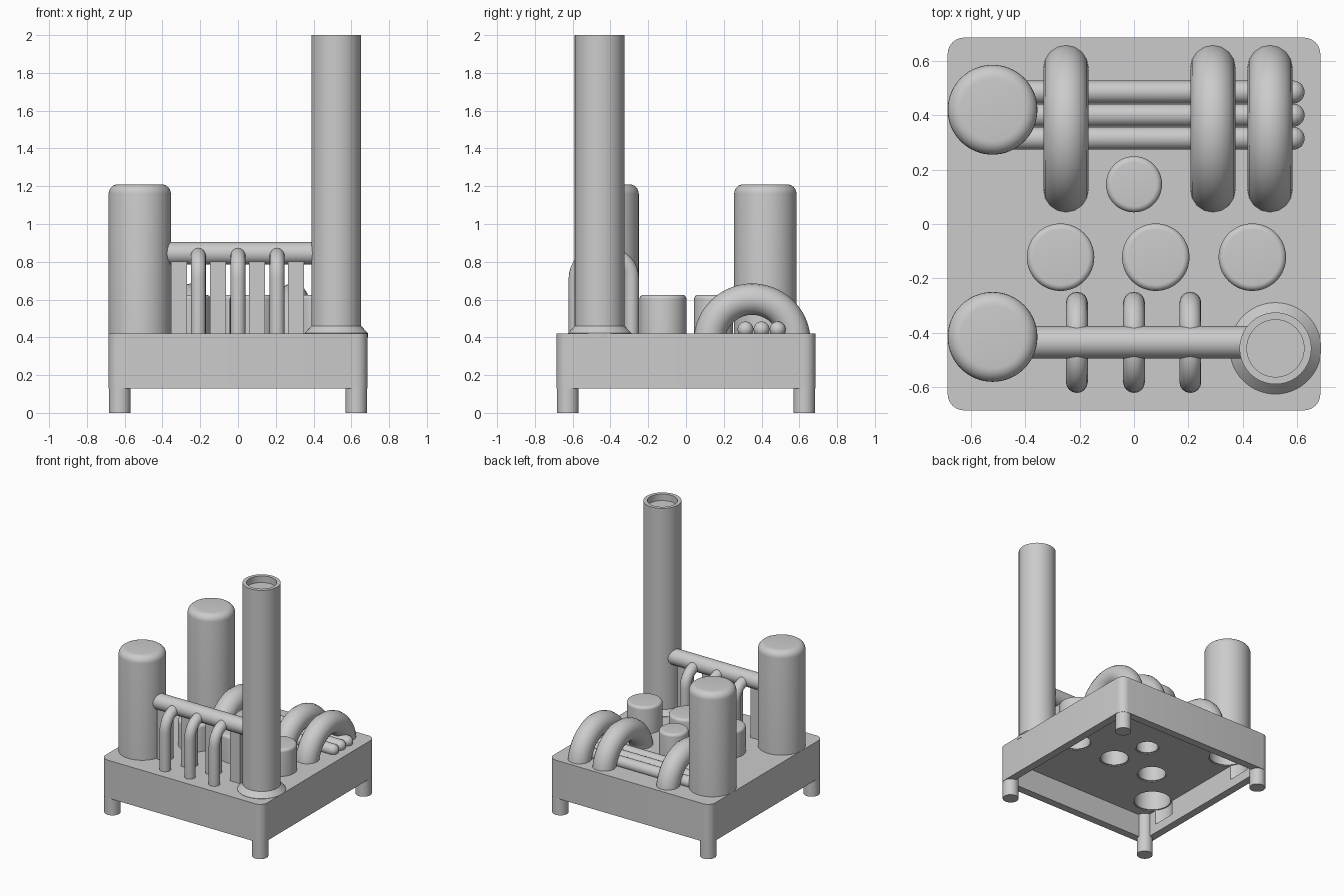
import bpy, bmesh
from math import sin, cos, pi, radians

if "Cube" in bpy.data.objects:
    bpy.data.objects.remove(bpy.data.objects["Cube"])


def smooth(ob):
    bpy.ops.object.select_all(action='DESELECT')
    ob.select_set(True)
    bpy.context.view_layer.objects.active = ob
    bpy.ops.object.shade_smooth_by_angle(angle=radians(35))


def add_mesh(name, bm, loc=(0, 0, 0), rot=(0, 0, 0)):
    bmesh.ops.recalc_face_normals(bm, faces=bm.faces)
    me = bpy.data.meshes.new(name)
    bm.to_mesh(me)
    bm.free()
    ob = bpy.data.objects.new(name, me)
    bpy.context.collection.objects.link(ob)
    ob.location, ob.rotation_euler = loc, rot
    smooth(ob)
    return ob


def lathe(name, profile, loc=(0, 0, 0), rot=(0, 0, 0), n=64):
    """Spin a list of (radius, z) points around z."""
    bm = bmesh.new()
    vs = [bm.verts.new((r, 0, z)) for r, z in profile]
    es = [bm.edges.new(p) for p in zip(vs, vs[1:])]
    bmesh.ops.spin(bm, geom=vs + es, cent=(0, 0, 0), axis=(0, 0, 1),
                   angle=2 * pi, steps=n)
    bmesh.ops.remove_doubles(bm, verts=bm.verts, dist=1e-5)
    return add_mesh(name, bm, loc, rot)


def arc(cx, cz, r, a0, a1, n):
    return [(cx + r * cos(radians(a0 + (a1 - a0) * i / n)),
             cz + r * sin(radians(a0 + (a1 - a0) * i / n))) for i in range(n + 1)]


def vessel(name, x, y, r, top, edge, inner):
    """Round-topped cylinder, hollow and open underneath."""
    prof = [(0, top - 0.04), (inner, top - 0.04), (inner, CEIL + 0.005),
            (r, CEIL + 0.005)]
    prof += arc(r - edge, top - edge, edge, 0, 90, 6) + [(0, top)]
    return lathe(name, prof, (x, y, 0))


def tube(name, pts, radius):
    """Round pipe along a path."""
    cu = bpy.data.curves.new(name, 'CURVE')
    cu.dimensions = '3D'
    cu.bevel_depth, cu.bevel_resolution, cu.use_fill_caps = radius, 6, True
    sp = cu.splines.new('POLY')
    sp.points.add(len(pts) - 1)
    for p, co in zip(sp.points, pts):
        p.co = (*co, 1)
    ob = bpy.data.objects.new(name, cu)
    bpy.context.collection.objects.link(ob)
    bpy.ops.object.select_all(action='DESELECT')
    ob.select_set(True)
    bpy.context.view_layer.objects.active = ob
    bpy.ops.object.convert(target='MESH')
    smooth(bpy.context.object)


def rounded_block(name, half, r, z0, z1):
    pts = []
    for sx, sy, a in ((1, 1, 0), (-1, 1, 90), (-1, -1, 180), (1, -1, 270)):
        pts += arc(sx * (half - r), sy * (half - r), r, a, a + 90, 6)
    bm = bmesh.new()
    f = bm.faces.new([bm.verts.new((x, y, z0)) for x, y in pts])
    ext = bmesh.ops.extrude_face_region(bm, geom=[f])
    top = [v for v in ext['geom'] if isinstance(v, bmesh.types.BMVert)]
    bmesh.ops.translate(bm, verts=top, vec=(0, 0, z1 - z0))
    return add_mesh(name, bm)


def box(name, size, loc):
    bm = bmesh.new()
    bmesh.ops.create_cube(bm, size=1)
    bmesh.ops.scale(bm, verts=bm.verts, vec=size)
    return add_mesh(name, bm, loc)


DECK, CEIL = 0.42, 0.31
TANKS = [(-0.52, -0.415), (-0.52, 0.42)]
DRUMS = [(-0.27, -0.122, 0.124), (0.08, -0.122, 0.124),
         (0.435, -0.122, 0.124), (0.0, 0.146, 0.103)]

# base slab, hollowed from below, with holes into the vessels
base = rounded_block("base", 0.685, 0.06, 0.13, DECK)
cutters = [box("cavity_cutter", (1.25, 1.25, 0.4), (0, 0, CEIL - 0.2))]
for x, y, r in [(*t, 0.14) for t in TANKS] + [(x, y, r - 0.015) for x, y, r in DRUMS]:
    cutters.append(lathe("hole_cutter", [(0, 0.2), (r, 0.2), (r, 0.5), (0, 0.5)],
                         (x, y, 0)))
for c in cutters:
    c.hide_render = True
    bpy.ops.object.select_all(action='DESELECT')
    bpy.context.view_layer.objects.active = base
    base.select_set(True)
    m = base.modifiers.new("cut", 'BOOLEAN')
    m.operation, m.solver, m.object = 'DIFFERENCE', 'EXACT', c
    bpy.ops.object.modifier_apply(modifier=m.name)
    bpy.data.objects.remove(c)
smooth(base)

# legs
for sx in (-1, 1):
    for sy in (-1, 1):
        lathe("leg", [(0, 0), (0.057, 0), (0.057, CEIL + 0.02), (0, CEIL + 0.02)],
              (sx * 0.626, sy * 0.626, 0), n=32)

# tall tanks and short drums
for x, y in TANKS:
    vessel("tank", x, y, 0.165, 1.21, 0.05, 0.13)
for x, y, r in DRUMS:
    vessel("drum", x, y, r, 0.625, 0.022, r - 0.025)

# chimney with flared foot and recessed mouth
lathe("chimney", [(0, 0.4), (0.168, 0.4), (0.168, 0.422), (0.132, 0.46), (0.132, 2),
                  (0.105, 2), (0.105, 1.95), (0, 1.95)], (0.52, -0.457, 0))

# raised front pipe with support slats and bent hoops
PY = -0.435
tube("header_pipe", [(-0.45, PY, 0.845), (0.45, PY, 0.845)], 0.06)
for x in (-0.312, -0.106, 0.1, 0.306):
    box("support_slat", (0.085, 0.08, 0.44), (x, PY, 0.62))
for x in (-0.21, 0, 0.207):
    path = [(0.146, 0.40)] + arc(0.026, 0.715, 0.12, 0, 90, 8)
    path += [(-y, z) for y, z in reversed(path)]
    tube("hoop", [(x, PY + y, z) for y, z in path], 0.04)

# floor pipes with domed ends
for y in (0.315, 0.4, 0.485):
    lathe("floor_pipe", [(0, -0.45), (0.042, -0.45)] + arc(0, 0.585, 0.042, 0, 90, 8),
          (0, y, 0.442), (0, pi / 2, 0), 32)

# thick arches over the floor pipes
for x in (-0.25, 0.29, 0.5):
    tube("arch", [(x, y, z) for y, z in arc(0.35, 0.375, 0.227, 0, 180, 40)], 0.083)
